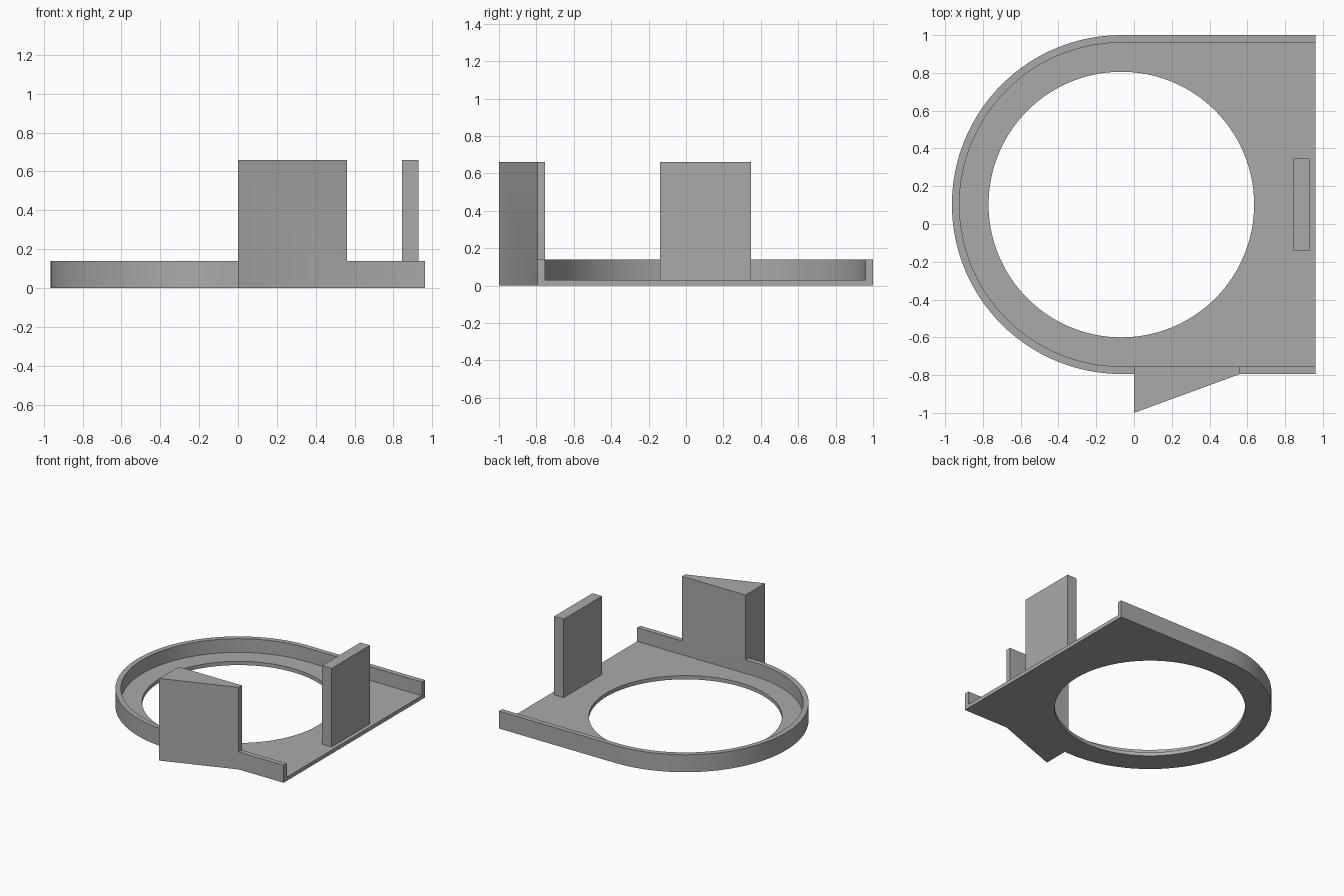
import bpy, bmesh
from math import pi, sin, cos

cube = bpy.data.objects.get("Cube")
if cube:
    bpy.data.objects.remove(cube, do_unlink=True)

CX, CY = -0.067, 0.103      # centre of the ring
RIGHT = 0.962               # straight open end
FLOOR, RIM, TALL = 0.03, 0.14, 0.66

grey = bpy.data.materials.new("plain_grey")
grey.use_nodes = True
colour = (0.4, 0.4, 0.4, 1)
grey.diffuse_color = colour
grey.node_tree.nodes["Principled BSDF"].inputs["Base Color"].default_value = colour


def prism(name, outline, z0, z1):
    """Extrude a flat outline from z0 up to z1."""
    bm = bmesh.new()
    face = bm.faces.new([bm.verts.new((x, y, z0)) for x, y in outline])
    top = bmesh.ops.extrude_face_region(bm, geom=[face])["geom"]
    bmesh.ops.translate(bm, vec=(0, 0, z1 - z0),
                        verts=[v for v in top if isinstance(v, bmesh.types.BMVert)])
    bmesh.ops.recalc_face_normals(bm, faces=bm.faces)
    mesh = bpy.data.meshes.new(name)
    bm.to_mesh(mesh)
    bm.free()
    mesh.materials.append(grey)
    obj = bpy.data.objects.new(name, mesh)
    bpy.context.collection.objects.link(obj)
    return obj


def arc(radius, start, sweep, steps):
    return [(CX + radius * cos(start + sweep * i / steps),
             CY + radius * sin(start + sweep * i / steps)) for i in range(steps + 1)]


def d_shape(radius, right):
    """Half circle on the left, carried straight to the right."""
    return [(right, CY + radius)] + arc(radius, pi / 2, pi, 64) + [(right, CY - radius)]


def combine(body, other, operation):
    mod = body.modifiers.new(other.name, "BOOLEAN")
    mod.operation, mod.object, mod.solver = operation, other, "EXACT"
    bpy.context.view_layer.objects.active = body
    bpy.ops.object.modifier_apply(modifier=mod.name)
    bpy.data.objects.remove(other, do_unlink=True)


# Tray body with the outer wedge block, then the cavity and round opening cut out
tray = prism("tray", d_shape(0.897, RIGHT), 0, RIM)
wedge = prism("wedge_block", [(0, -1), (0.562, -0.794), (0.562, -0.7), (0, -0.7)], 0, TALL)
combine(tray, wedge, "UNION")
cavity = prism("cavity_cutter", d_shape(0.857, RIGHT + 0.2), FLOOR, 1)
combine(tray, cavity, "DIFFERENCE")
opening = prism("opening_cutter", arc(0.703, 0, 2 * pi, 128)[:-1], -0.2, 0.5)
combine(tray, opening, "DIFFERENCE")

# Upright tab near the open end
tab = prism("upright_tab", [(0.845, -0.14), (0.93, -0.14), (0.93, 0.347), (0.845, 0.347)],
            FLOOR, TALL)

# Smooth curved walls, crisp edges
bpy.ops.object.select_all(action="DESELECT")
tray.select_set(True)
bpy.context.view_layer.objects.active = tray
bpy.ops.object.shade_smooth_by_angle(angle=0.5)
